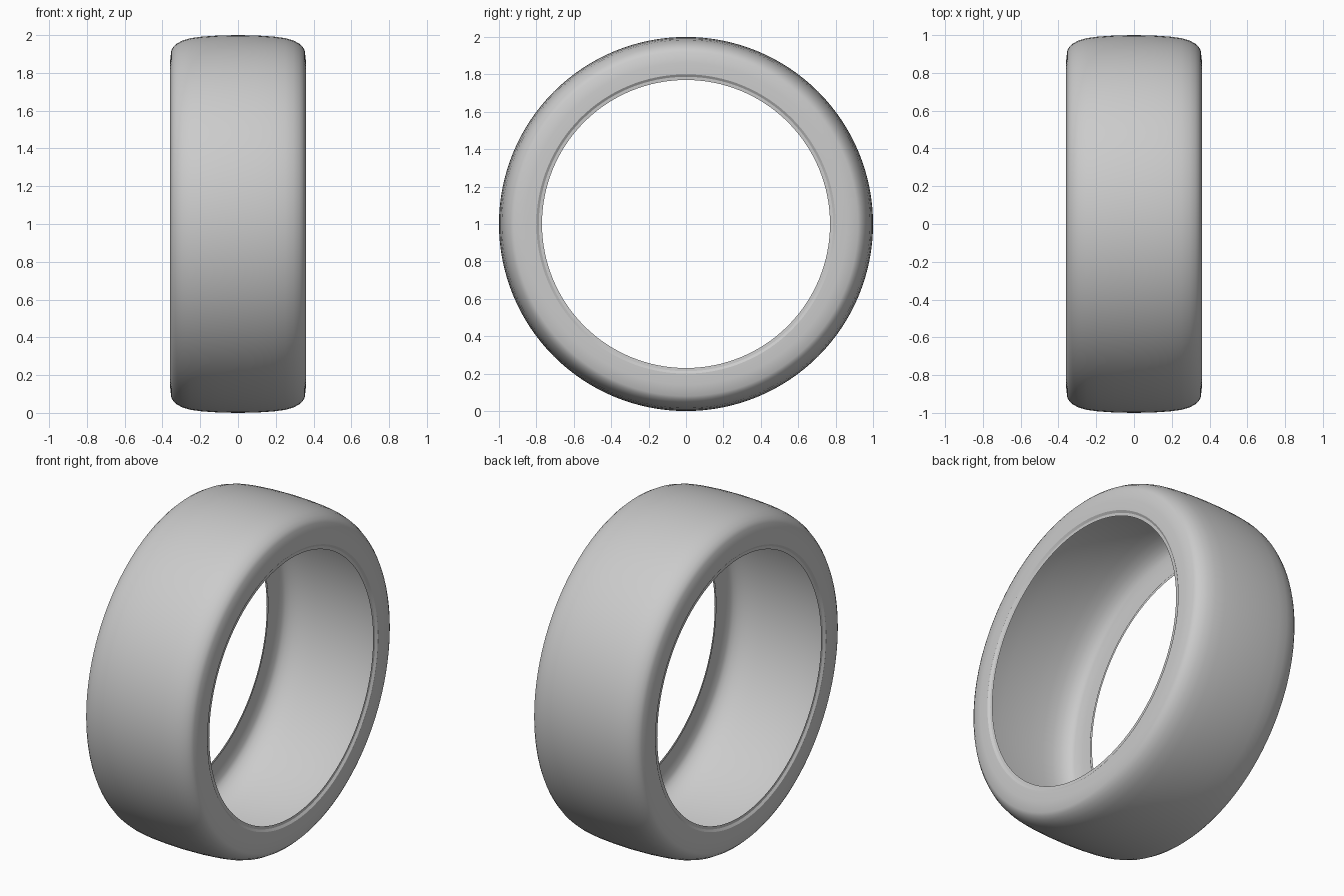
import bpy, bmesh, math

cube = bpy.data.objects.get("Cube")
if cube:
    bpy.data.objects.remove(cube, do_unlink=True)

# Plain grey rubber
rubber = bpy.data.materials.new("grey_rubber")
rubber.use_nodes = True
GREY = (0.6, 0.6, 0.6, 1)
rubber.diffuse_color = GREY
rubber.node_tree.nodes["Principled BSDF"].inputs["Base Color"].default_value = GREY

SEGMENTS = 128

# Half profile as (x, radius): crown, rounded shoulder, flat sidewall, stepped bead
crown = [(0, 1.0), (0.1, 0.998), (0.19, 0.992), (0.25, 0.984)]
shoulder = [(0.295, 0.971), (0.325, 0.954), (0.342, 0.938), (0.353, 0.92)]
sidewall = [(0.36, 0.86), (0.36, 0.80)]
bead = [(0.351, 0.787), (0.35, 0.77)]
half = crown + shoulder + sidewall + bead
profile = [(-x, r) for x, r in half[:0:-1]] + half

# Spin the open profile around the axle into a thin hollow shell
bm = bmesh.new()
rings = []
for s in range(SEGMENTS):
    a = 2 * math.pi * s / SEGMENTS
    rings.append([bm.verts.new((x, r * math.cos(a), 1 + r * math.sin(a))) for x, r in profile])
for s in range(SEGMENTS):
    ring, following = rings[s], rings[(s + 1) % SEGMENTS]
    for i in range(len(profile) - 1):
        bm.faces.new((ring[i], ring[i + 1], following[i + 1], following[i]))
mesh = bpy.data.meshes.new("tire")
bm.to_mesh(mesh)
bm.free()

tire = bpy.data.objects.new("tire", mesh)
bpy.context.collection.objects.link(tire)
mesh.materials.append(rubber)
bpy.context.view_layer.objects.active = tire
tire.select_set(True)
bpy.ops.object.shade_smooth_by_angle(angle=math.radians(30))
